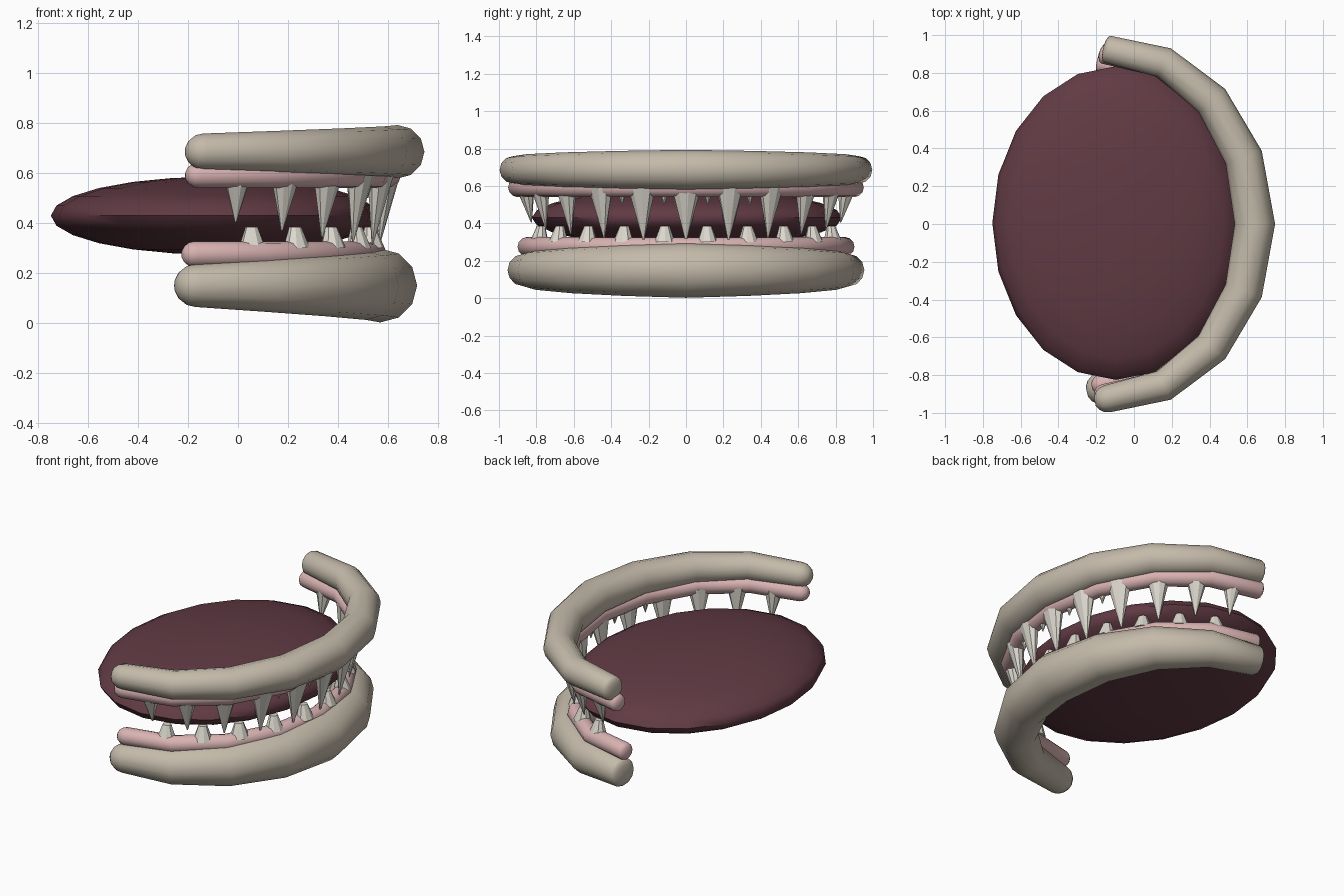
import bpy
import bmesh
from math import sin, cos, radians, pi
from mathutils import Vector, Matrix

if "Cube" in bpy.data.objects:
    bpy.data.objects.remove(bpy.data.objects["Cube"], do_unlink=True)


def material(name, rgb):
    mat = bpy.data.materials.new(name)
    mat.use_nodes = True
    mat.diffuse_color = (*rgb, 1)
    mat.node_tree.nodes["Principled BSDF"].inputs["Base Color"].default_value = (*rgb, 1)
    return mat


LIP = material("beige lip", (0.55, 0.49, 0.40))
GUM = material("pink gum", (0.70, 0.45, 0.45))
TONGUE = material("dark plum", (0.12, 0.043, 0.058))
TOOTH = material("ivory", (0.72, 0.69, 0.62))


def finish(bm, name, mat, smooth=None):
    bmesh.ops.recalc_face_normals(bm, faces=bm.faces)
    mesh = bpy.data.meshes.new(name)
    bm.to_mesh(mesh)
    bm.free()
    mesh.materials.append(mat)
    obj = bpy.data.objects.new(name, mesh)
    bpy.context.collection.objects.link(obj)
    if smooth:
        bpy.ops.object.select_all(action='DESELECT')
        obj.select_set(True)
        bpy.context.view_layer.objects.active = obj
        bpy.ops.object.shade_smooth_by_angle(angle=radians(smooth))
    return obj


def arc_point(arc, deg):
    x0, rx, ry, z = arc
    a = radians(deg)
    return Vector((x0 + rx * cos(a), ry * sin(a), z))


def arched_tube(name, mat, arc, r_end, r_mid, sides=12):
    """Half-ellipse tube, thicker in the middle, with rounded ends."""
    angles = [-90 + 22.5 * i for i in range(9)]
    pts = [arc_point(arc, a) for a in angles]
    rings = []
    for i, p in enumerate(pts):
        before = (p - pts[i - 1]).normalized() if i else Vector()
        after = (pts[i + 1] - p).normalized() if i < 8 else Vector()
        blend = (cos(radians(angles[i])) + 1 - abs(angles[i]) / 90) / 2
        rings.append((p, (before + after).normalized(), r_end + (r_mid - r_end) * blend))

    def cap(ring, length):
        p, t, r = ring
        return [(p + t * length * sin(a), t, r * cos(a))
                for a in map(radians, (25, 50, 72))]

    rings = cap(rings[0], -r_end)[::-1] + rings + cap(rings[-1], 0.025)
    bm = bmesh.new()
    loops = []
    for p, t, r in rings:
        side = Vector((t.y, -t.x, 0))
        loops.append([bm.verts.new(p + side * r * cos(2 * pi * k / sides)
                                   + Vector((0, 0, r * sin(2 * pi * k / sides))))
                      for k in range(sides)])
    for a, b in zip(loops, loops[1:]):
        for k in range(sides):
            n = (k + 1) % sides
            bm.faces.new((a[k], a[n], b[n], b[k]))
    bm.faces.new(loops[0])
    bm.faces.new(loops[-1])
    return finish(bm, name, mat, 50)


def tooth(name, arc, deg, tip_z, wide, deep, tip_scale, lean=0.0):
    """Faceted cone from the gum arc to tip_z, leaning towards the mouth."""
    base = arc_point(arc, deg)
    height = tip_z - base.z
    bm = bmesh.new()
    bmesh.ops.create_cone(bm, cap_ends=True, segments=9, radius1=1,
                          radius2=tip_scale, depth=1,
                          matrix=Matrix.Translation((0, 0, 0.5)))
    turn = Matrix.Rotation(radians(deg), 4, 'Z')
    for v in bm.verts:
        local = Vector((v.co.x * deep - lean * v.co.z, v.co.y * wide, v.co.z * height))
        v.co = base + turn @ local
    return finish(bm, name, TOOTH)


# Lips and gums: (centre x, x radius, y radius, height)
arched_tube("upper_lip", LIP, (-0.14, 0.78, 0.925, 0.686), 0.073, 0.107)
arched_tube("lower_lip", LIP, (-0.17, 0.74, 0.87, 0.15), 0.086, 0.148)
arched_tube("upper_gum", GUM, (-0.16, 0.76, 0.90, 0.592), 0.052, 0.052)
arched_tube("lower_gum", GUM, (-0.175, 0.72, 0.85, 0.275), 0.052, 0.05)

# Tongue: flattened ellipsoid
bm = bmesh.new()
bmesh.ops.create_uvsphere(bm, u_segments=20, v_segments=12, radius=1)
bmesh.ops.transform(bm, verts=bm.verts, matrix=Matrix.Translation((-0.095, 0.005, 0.43))
                    @ Matrix.Diagonal((0.655, 0.83, 0.156, 1)))
finish(bm, "tongue", TONGUE, 60)

# Upper fangs, longest in the middle
upper_arc = (-0.16, 0.76, 0.88, 0.59)
for i in range(-5, 6):
    t = abs(i) / 5
    tooth(f"upper_fang_{i + 6}", upper_arc, i * 15.6, 0.31 + 0.095 * t * t,
          0.08 - 0.022 * t, 0.05, 0.06, 0.035)

# Small points between the middle fangs
for i, deg in enumerate((-23.4, -7.8, 7.8, 23.4)):
    tooth(f"upper_small_tooth_{i + 1}", (-0.16, 0.74, 0.86, 0.57), deg, 0.5,
          0.025, 0.025, 0.1)

# Lower blunt teeth
lower_arc = (-0.175, 0.72, 0.83, 0.30)
for i in range(10):
    tooth(f"lower_tooth_{i + 1}", lower_arc, (i - 4.5) * 15.8, 0.385,
          0.056, 0.05, 0.45, 0.01)
